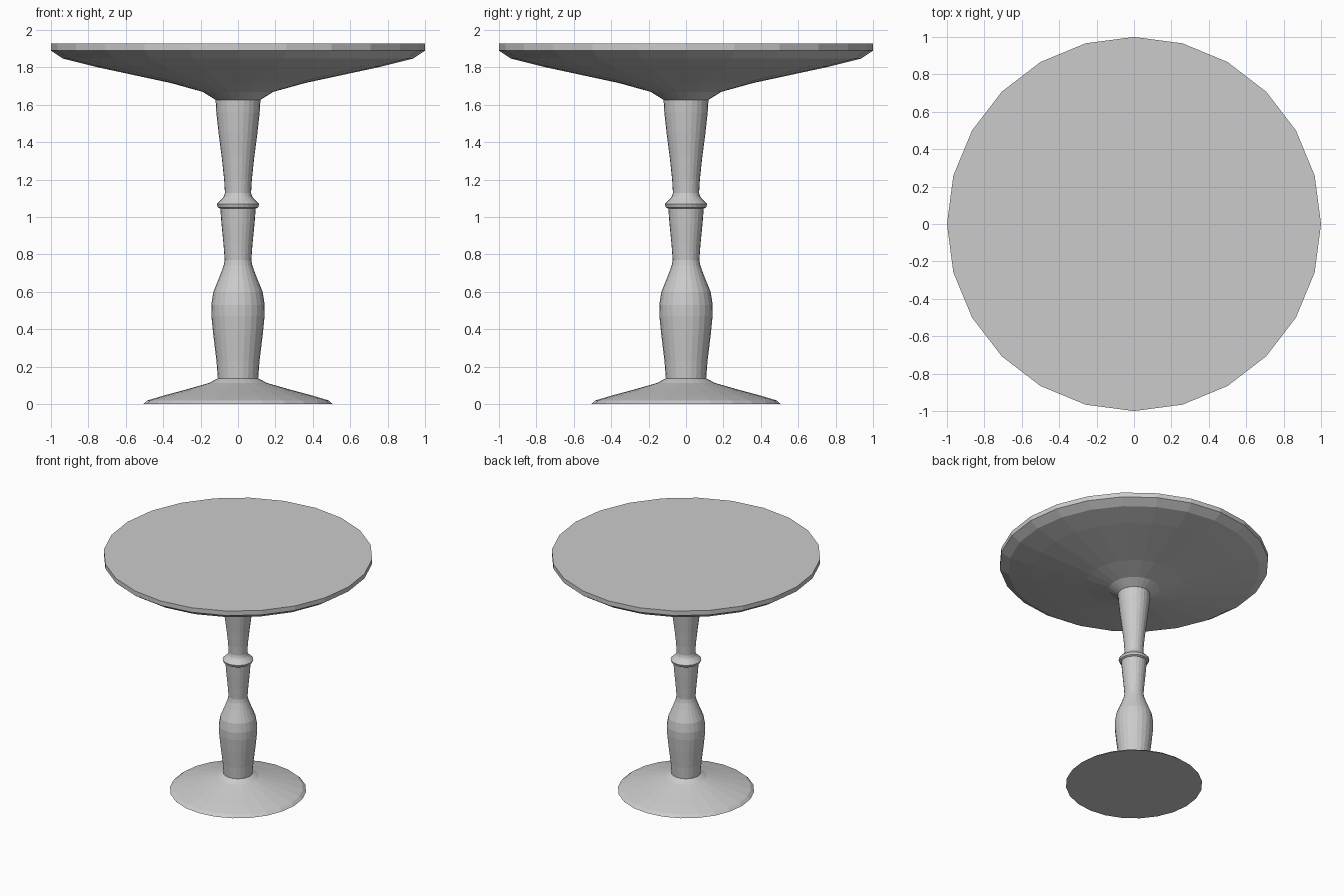
import bpy, bmesh
from math import cos, sin, tau

SIDES = 24


def lathe(name, profile):
    """Revolve a (radius, height) profile around z and cap both ends."""
    bm = bmesh.new()
    rings = [[bm.verts.new((r * cos(tau * i / SIDES), r * sin(tau * i / SIDES), z))
              for i in range(SIDES)] for r, z in profile]
    for low, high in zip(rings, rings[1:]):
        for i in range(SIDES):
            j = (i + 1) % SIDES
            bm.faces.new((low[i], low[j], high[j], high[i]))
    bm.faces.new(rings[0][::-1])
    bm.faces.new(rings[-1])
    mesh = bpy.data.meshes.new(name)
    bm.to_mesh(mesh)
    bm.free()
    obj = bpy.data.objects.new(name, mesh)
    bpy.context.collection.objects.link(obj)
    return obj


# Flared foot
lathe("base", [(0.507, 0), (0.483, 0.02), (0.40, 0.045), (0.27, 0.08),
               (0.155, 0.113), (0.108, 0.138)])

# Turned column: lower vase, waist, upper neck
lathe("lower_column", [(0.108, 0.138), (0.115, 0.23), (0.132, 0.37), (0.142, 0.47),
                       (0.143, 0.53), (0.132, 0.60), (0.095, 0.69), (0.077, 0.74),
                       (0.071, 0.77), (0.078, 0.86), (0.088, 0.96), (0.095, 1.05)])
lathe("collar_ring", [(0.095, 1.045), (0.108, 1.052), (0.114, 1.07), (0.085, 1.098),
                      (0.076, 1.11), (0.07, 1.13)])
lathe("upper_column", [(0.07, 1.13), (0.074, 1.20), (0.087, 1.32), (0.104, 1.45),
                       (0.116, 1.56), (0.12, 1.627)])

# Round top with shallow tapered underside
lathe("table_top", [(0.12, 1.627), (0.19, 1.67), (0.36, 1.717), (0.76, 1.803),
                    (0.935, 1.847), (1.0, 1.89), (1.0, 1.927)])
